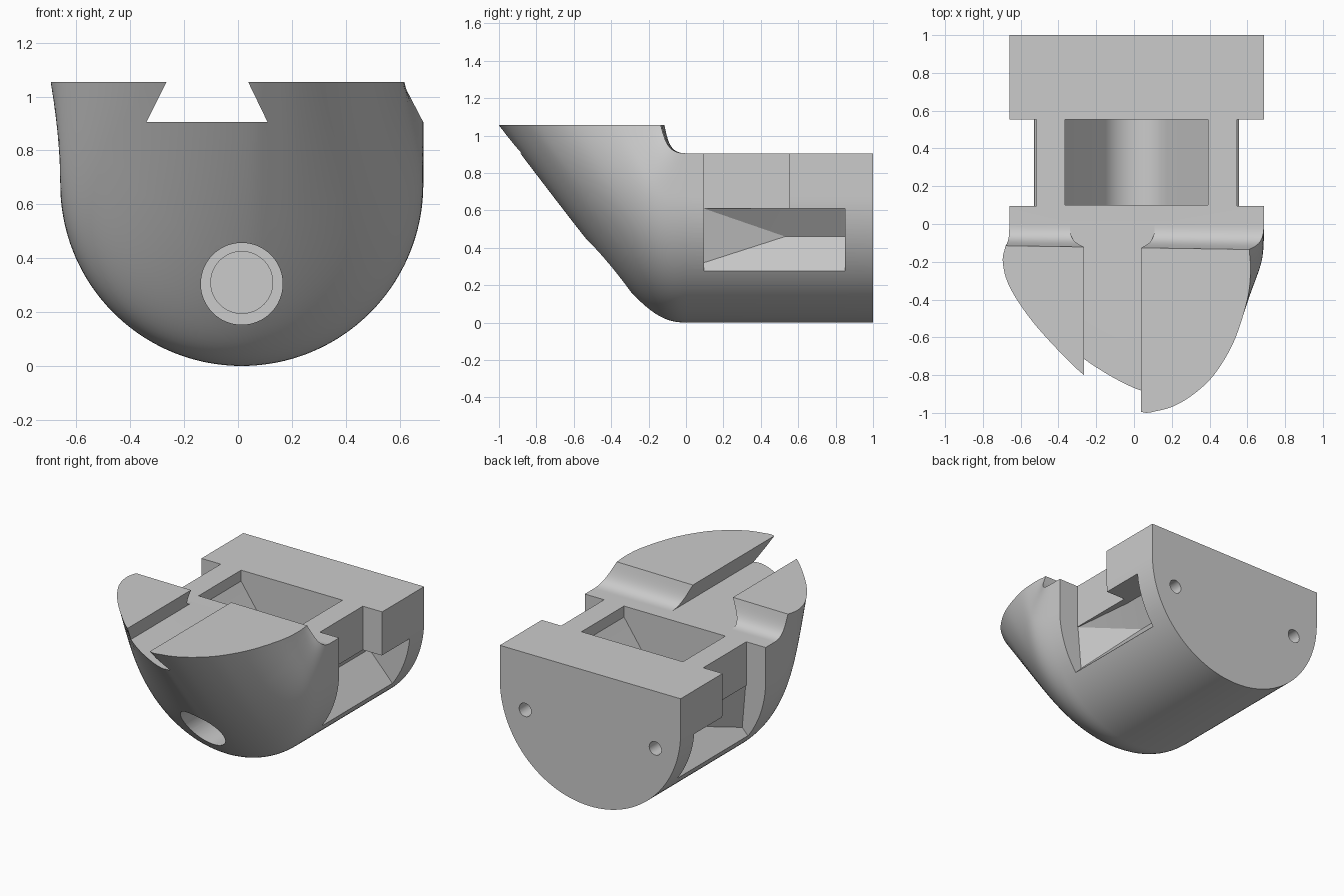
import bpy, bmesh, math
from mathutils import Vector, Matrix

if "Cube" in bpy.data.objects:
    bpy.data.objects.remove(bpy.data.objects["Cube"])

CX, R, TOP, DECK = 0.014, 0.674, 1.055, 0.905
STEPS = 96

grey = bpy.data.materials.new("plain grey")
grey.use_nodes = True
colour = (0.6, 0.6, 0.6, 1)
grey.diffuse_color = colour
grey.node_tree.nodes["Principled BSDF"].inputs["Base Color"].default_value = colour


def finish(bm, name):
    bmesh.ops.recalc_face_normals(bm, faces=bm.faces)
    mesh = bpy.data.meshes.new(name)
    bm.to_mesh(mesh)
    bm.free()
    mesh.materials.append(grey)
    obj = bpy.data.objects.new(name, mesh)
    bpy.context.collection.objects.link(obj)
    return obj


def prism(name, profile, lo, hi):
    """Extrude an x-z profile along y."""
    bm = bmesh.new()
    ends = [[bm.verts.new((x, y, z)) for x, z in profile] for y in (lo, hi)]
    n = len(profile)
    for e in ends:
        bm.faces.new(e)
    for i in range(n):
        j = (i + 1) % n
        bm.faces.new((ends[0][i], ends[0][j], ends[1][j], ends[1][i]))
    return finish(bm, name)


def hull(name, points):
    bm = bmesh.new()
    for p in points:
        bm.verts.new(p)
    bmesh.ops.convex_hull(bm, input=bm.verts)
    return finish(bm, name)


def plug(name, x, z, radius, lo, hi):
    """Round cutter along y."""
    bm = bmesh.new()
    turn = Matrix.Translation((x, (lo + hi) / 2, z)) @ Matrix.Rotation(math.pi / 2, 4, "X")
    bmesh.ops.create_cone(bm, cap_ends=True, segments=64, radius1=radius,
                          radius2=radius, depth=hi - lo, matrix=turn)
    return finish(bm, name)


def smooth(points):
    """Dense smooth curve through the points."""
    pts = [Vector(p) for p in points]
    pts = [2 * pts[0] - pts[1]] + pts + [2 * pts[-1] - pts[-2]]
    dense = []
    for a, b, c, d in zip(pts, pts[1:], pts[2:], pts[3:]):
        for k in range(20):
            t = k / 20
            dense.append(0.5 * (2 * b + (c - a) * t + (2 * a - 5 * b + 4 * c - d) * t * t
                                + (3 * b - a - 3 * c + d) * t ** 3))
    dense.append(pts[-2])
    return dense


def even(line, n):
    """Resample a polyline at even spacing."""
    dist = [0]
    for a, b in zip(line, line[1:]):
        dist.append(dist[-1] + (b - a).length)
    out, k = [], 0
    for i in range(n + 1):
        s = dist[-1] * i / n
        while k < len(line) - 2 and dist[k + 1] < s:
            k += 1
        out.append(line[k].lerp(line[k + 1], (s - dist[k]) / (dist[k + 1] - dist[k])))
    return out


# Round-bottomed section of the body, left rim to right rim
arc = [Vector((CX - R * math.cos(a), 0, R - R * math.sin(a)))
       for a in (math.pi * i / 180 for i in range(181))]
section = even([Vector((CX - R, 0, DECK))] + arc + [Vector((CX + R, 0, DECK))], STEPS)

# Lopsided outline of the raised nose
outline = even(smooth([(x, y, TOP) for x, y in (
    (-0.68, -0.115), (-0.695, -0.2), (-0.66, -0.33), (-0.55, -0.5), (-0.4, -0.67),
    (-0.265, -0.8), (-0.1, -0.92), (0.04, -0.995), (0.12, -0.99), (0.22, -0.96),
    (0.33, -0.89), (0.43, -0.79), (0.53, -0.62), (0.6, -0.4), (0.617, -0.25),
    (0.61, -0.135))]), STEPS)

# Body: straight trough that sweeps up into the nose, rims rising in a round step
rows = [[p + Vector((0, 1, 0)) for p in section]]
for k in range(25):
    t = k / 24
    row = []
    for a, b in zip(section, outline):
        span = (b - a).length
        rim = max(0, 1 - (span - 0.18) / 0.2)
        knee = a + Vector((0, -min(0.2, 0.08 + 0.4 * (span - 0.18)), 0))
        c = knee.lerp(b, 0.12 + 0.3 * min(1, rim))
        row.append(a * (1 - t) ** 3 + knee * 3 * t * (1 - t) ** 2
                   + c * 3 * t * t * (1 - t) + b * t ** 3)
    rows.append(row)
bm = bmesh.new()
grid = [[bm.verts.new(p) for p in row] for row in rows]
for r0, r1 in zip(grid, grid[1:]):
    for i in range(STEPS):
        bm.faces.new((r0[i], r0[i + 1], r1[i + 1], r1[i]))
    bm.faces.new((r0[-1], r0[0], r1[0], r1[-1]))
bm.faces.new(grid[0])
bm.faces.new(grid[-1])
bmesh.ops.triangulate(bm, faces=bm.faces)
body = finish(bm, "body")

# Dovetail slot through the nose
cutters = [prism("dovetail_cut", [(-0.34, DECK), (0.11, DECK), (-0.035, 1.205),
                                  (-0.19, 1.205)], -2, 0.02)]

# Central pocket with a rounded V floor
half, low, rad, tilt = 0.378, 0.44, 0.2, math.radians(55)
floor = [(CX + rad * math.sin(a), low + rad - rad * math.cos(a))
         for a in (tilt * i / 12 for i in range(-12, 13))]
edge = floor[-1][1] + (half - rad * math.sin(tilt)) * math.tan(tilt)
cutters.append(prism("pocket_cut", [(CX - half, 1.3), (CX - half, edge)] + floor
                     + [(CX + half, edge), (CX + half, 1.3)], 0.1, 0.553))

# Side notches, tall at the front and undercut toward the back
for s in (-1, 1):
    cutters.append(hull("notch_cut", [(CX + s * x, y, z) for x in (0.53, 1)
                                      for y in (0.095, 0.553) for z in (0.6, 1.3)]))
    inner = [(0.525, 0.095, 0.61), (0.5, 0.095, 0.32), (0.542, 0.095, 0.275),
             (1, 0.095, 0.275), (1, 0.095, 0.61)]
    for y in (0.53, 0.85):
        inner += [(0.48, y, 0.61), (0.37, y, 0.46), (0.542, y, 0.275),
                  (1, y, 0.275), (1, y, 0.61)]
    cutters.append(hull("undercut", [(CX + s * x, y, z) for x, y, z in inner]))
    # Screw holes in the back face
    cutters.append(plug("screw_hole_cut", CX + s * 0.485, 0.52, 0.045, 0.83, 1.1))

# Round stepped recess in the front
cutters.append(plug("recess_cut", CX, 0.305, 0.152, -2, -0.13))
cutters.append(plug("recess_floor_cut", CX, 0.31, 0.115, -0.2, -0.11))

bpy.context.view_layer.objects.active = body
for c in cutters:
    mod = body.modifiers.new(c.name, "BOOLEAN")
    mod.operation, mod.solver, mod.object = "DIFFERENCE", "EXACT", c
    bpy.ops.object.modifier_apply(modifier=mod.name)
    bpy.data.objects.remove(c)

bpy.ops.object.select_all(action="DESELECT")
body.select_set(True)
bpy.ops.object.shade_smooth_by_angle(angle=math.radians(30))
